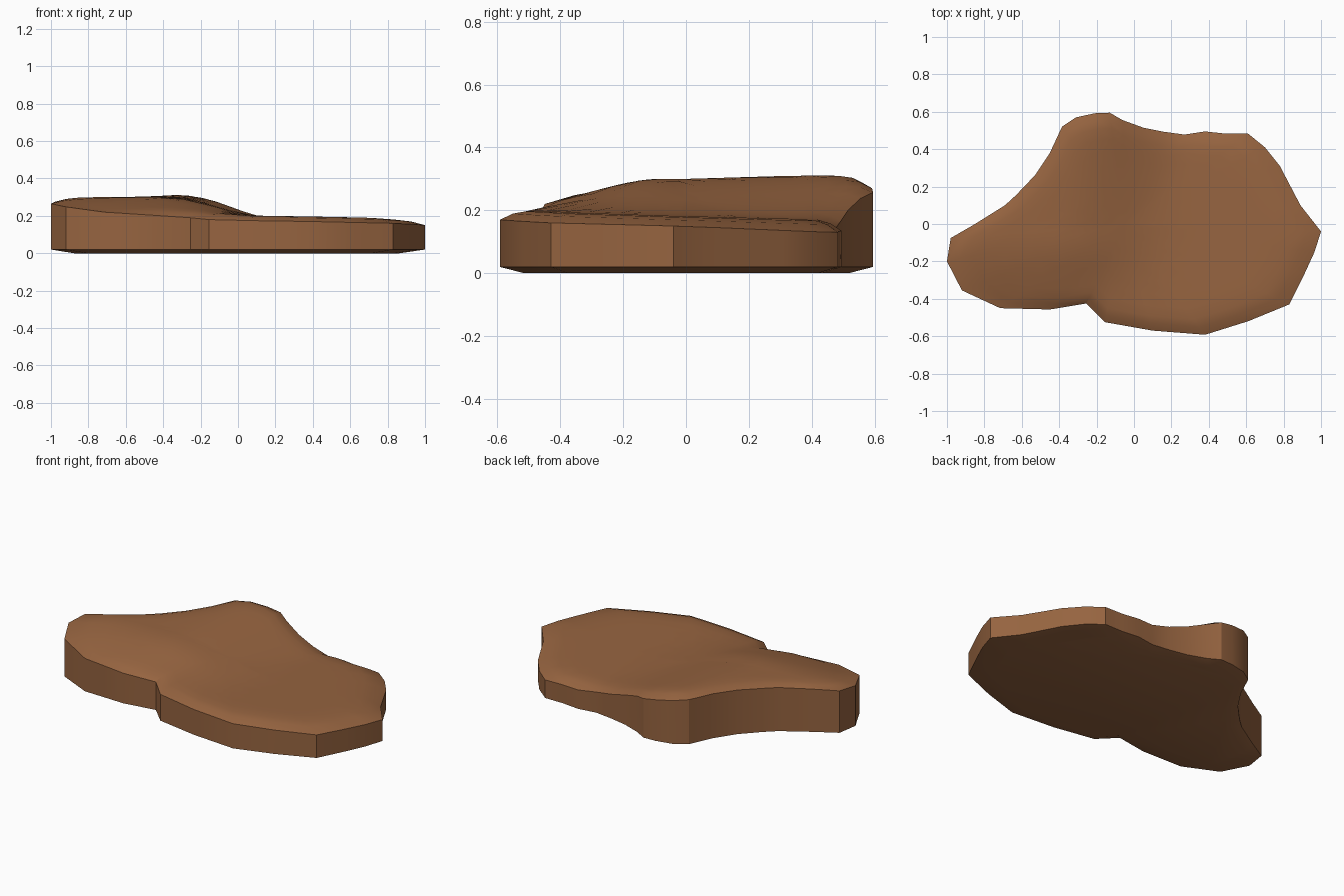
import bpy, bmesh

if "Cube" in bpy.data.objects:
    bpy.data.objects.remove(bpy.data.objects["Cube"])

# Outline seen from above, clockwise from the left tip: x, y, rim height
OUTLINE = [
    (-1, -.20, .265), (-.98, -.075, .275), (-.85, 0, .28), (-.69, .10, .285),
    (-.63, .155, .285), (-.53, .26, .288), (-.45, .38, .29), (-.385, .52, .29),
    (-.31, .57, .283), (-.21, .592, .27), (-.13, .595, .257), (-.06, .555, .238),
    (.05, .515, .20), (.16, .493, .167), (.27, .478, .145), (.38, .495, .135),
    (.49, .483, .132), (.61, .483, .13), (.70, .41, .132), (.78, .31, .136),
    (.89, .10, .145), (1, -.04, .15), (.965, -.15, .153), (.91, -.27, .156),
    (.83, -.43, .16), (.61, -.52, .165), (.38, -.592, .17), (.10, -.57, .174),
    (-.155, -.525, .18), (-.255, -.425, .19), (-.45, -.457, .203),
    (-.715, -.45, .22), (-.92, -.355, .248)]
CX, CY = -.05, 0


def smooth(a, b, v):
    t = max(0, min(1, (v - a) / (b - a)))
    return t * t * (3 - 2 * t)


def plateau(x, y):
    """High shelf on the left sloping down to a low shelf on the right."""
    low = .187 - .03 * y - .008 * max(0, x)
    high = .30 + .03 * max(0, y) - .075 * smooth(-.08, -.5, y)
    return low + (high - low) * smooth(.22, -.4, x - .15 * y)


def top_ring(bm, s):
    ring = []
    for px, py, rim in OUTLINE:
        x, y = CX + (px - CX) * s, CY + (py - CY) * s
        t = smooth(-.12, .2, 1 - s) if s < 1 else 0
        ring.append(bm.verts.new((x, y, rim + (plateau(x, y) - rim) * t)))
    return ring


def flat_ring(bm, s, z):
    return [bm.verts.new((CX + (x - CX) * s, CY + (y - CY) * s, z))
            for x, y, _ in OUTLINE]


# Stone slab: underside, chamfer, wall and rolling top as stacked rings
bm = bmesh.new()
rings = [flat_ring(bm, .87, 0), flat_ring(bm, 1, .02)]
rings += [top_ring(bm, s) for s in (1, .93, .86, .76, .65, .52, .4, .27, .13)]
for a, b in zip(rings, rings[1:]):
    for i in range(len(a)):
        j = (i + 1) % len(a)
        bm.faces.new((a[i], a[j], b[j], b[i]))
bm.faces.new(rings[0])
hub = bm.verts.new((CX, CY, plateau(CX, CY)))
last = rings[-1]
for i in range(len(last)):
    bm.faces.new((last[i], last[(i + 1) % len(last)], hub))
bmesh.ops.recalc_face_normals(bm, faces=bm.faces)

mesh = bpy.data.meshes.new("stone_slab")
bm.to_mesh(mesh)
bm.free()
slab = bpy.data.objects.new("stone_slab", mesh)
bpy.context.collection.objects.link(slab)

# Single warm brown colour
brown = bpy.data.materials.new("warm_brown")
brown.diffuse_color = (.305, .127, .051, 1)
brown.use_nodes = True
brown.node_tree.nodes["Principled BSDF"].inputs["Base Color"].default_value = brown.diffuse_color
mesh.materials.append(brown)

bpy.context.view_layer.objects.active = slab
slab.select_set(True)
bpy.ops.object.shade_smooth_by_angle(angle=.52)
